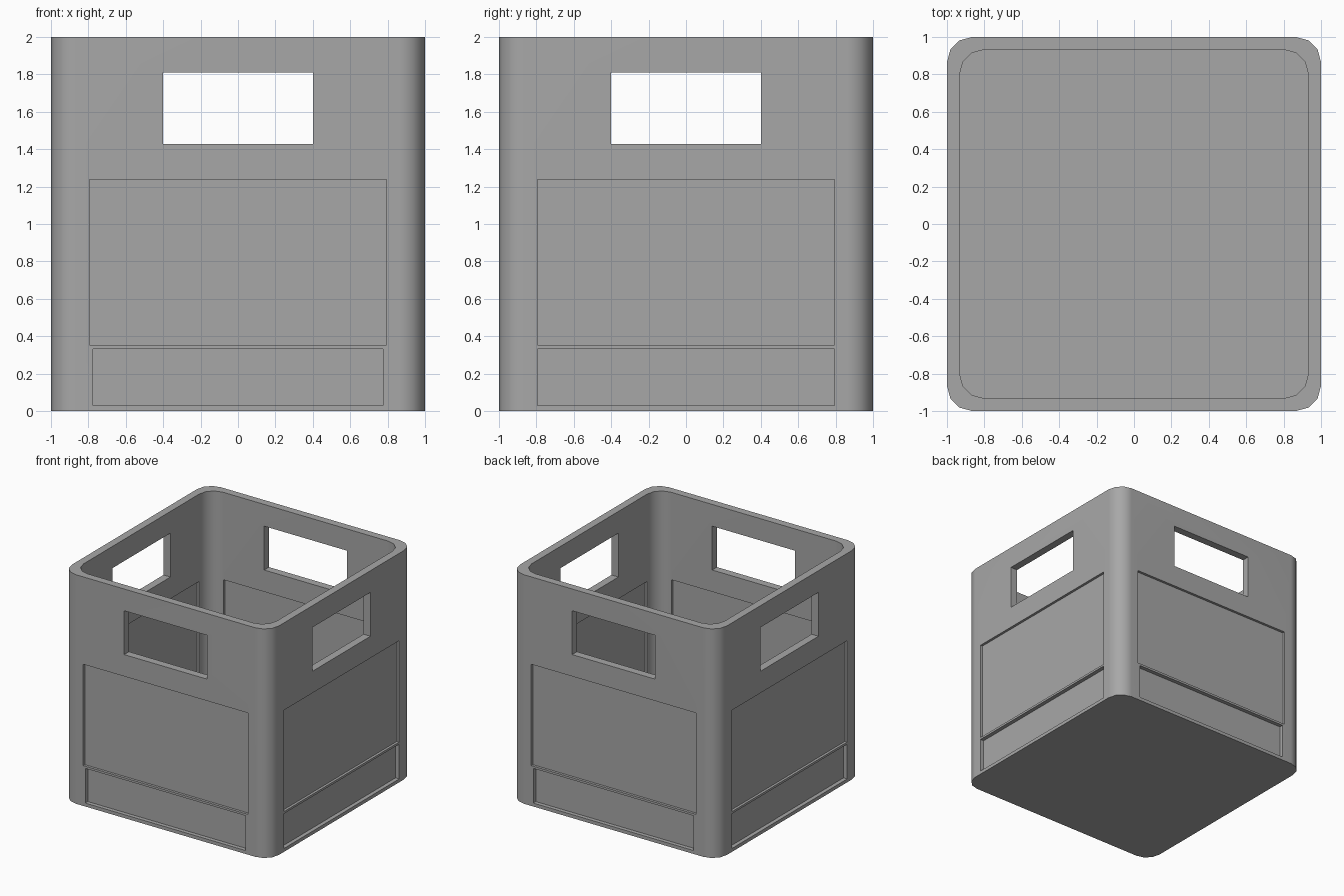
import bpy
import bmesh
from math import radians, pi, cos, sin
from mathutils import Matrix, Vector

if "Cube" in bpy.data.objects:
    bpy.data.objects.remove(bpy.data.objects["Cube"], do_unlink=True)

# Single plastic colour
GREY = (0.39, 0.39, 0.39, 1)
plastic = bpy.data.materials.new("grey_plastic")
plastic.use_nodes = True
plastic.diffuse_color = GREY
plastic.node_tree.nodes["Principled BSDF"].inputs["Base Color"].default_value = GREY

HALF, INNER, RADIUS = 1.0, 0.933, 0.135
FLOOR = 0.065


def make_object(name, bm):
    mesh = bpy.data.meshes.new(name)
    bmesh.ops.recalc_face_normals(bm, faces=bm.faces)
    bm.to_mesh(mesh)
    bm.free()
    mesh.materials.append(plastic)
    obj = bpy.data.objects.new(name, mesh)
    bpy.context.collection.objects.link(obj)
    return obj


def rounded_prism(name, half, z0, z1, segments=3):
    """Upright square block with rounded vertical corners."""
    bm = bmesh.new()
    ring = []
    for q in range(4):
        centre = Matrix.Rotation(q * pi / 2, 3, "Z") @ Vector((half - RADIUS, half - RADIUS, z0))
        for i in range(segments + 1):
            a = (q + i / segments) * pi / 2
            ring.append(bm.verts.new(centre + RADIUS * Vector((cos(a), sin(a), 0))))
    base = bm.faces.new(ring)
    top = bmesh.ops.extrude_face_region(bm, geom=[base])["geom"]
    bmesh.ops.translate(bm, vec=(0, 0, z1 - z0),
                        verts=[v for v in top if isinstance(v, bmesh.types.BMVert)])
    return make_object(name, bm)


def add_box(bm, turn, half_width, y0, y1, z0, z1):
    """Box on the front wall, turned about z to one of the four sides."""
    place = (Matrix.Rotation(turn, 4, "Z")
             @ Matrix.Translation((0, (y0 + y1) / 2, (z0 + z1) / 2))
             @ Matrix.Diagonal((2 * half_width, y1 - y0, z1 - z0, 1)))
    bmesh.ops.create_cube(bm, size=1, matrix=place)


def cut(target, cutter):
    mod = target.modifiers.new("cut", "BOOLEAN")
    mod.operation = "DIFFERENCE"
    mod.solver = "EXACT"
    mod.object = cutter
    bpy.context.view_layer.objects.active = target
    bpy.ops.object.modifier_apply(modifier=mod.name)
    bpy.data.objects.remove(cutter, do_unlink=True)


# Hollow crate body
crate = rounded_prism("crate_body", HALF, 0, 2)
cut(crate, rounded_prism("cavity_cutter", INNER, FLOOR, 2.2))

# Handle holes and recessed panels on all four walls
bm = bmesh.new()
for side in range(4):
    turn = side * pi / 2
    lower_half = 0.775 if side % 2 == 0 else 0.795
    add_box(bm, turn, 0.4, -1.1, -0.88, 1.427, 1.81)              # handle
    add_box(bm, turn, 0.795, -1.1, -HALF + 0.022, 0.352, 1.237)   # outer main panel
    add_box(bm, turn, 0.795, -INNER - 0.022, -0.88, 0.352, 1.237) # inner main panel
    add_box(bm, turn, lower_half, -1.1, -HALF + 0.035, 0.03, 0.333)  # lower panel
cut(crate, make_object("wall_cutter", bm))

# Smooth corners, crisp panel edges
bpy.ops.object.select_all(action="DESELECT")
crate.select_set(True)
bpy.context.view_layer.objects.active = crate
bpy.ops.object.shade_smooth_by_angle(angle=radians(40))
weighted = crate.modifiers.new("flat_walls", "WEIGHTED_NORMAL")
weighted.keep_sharp = True
